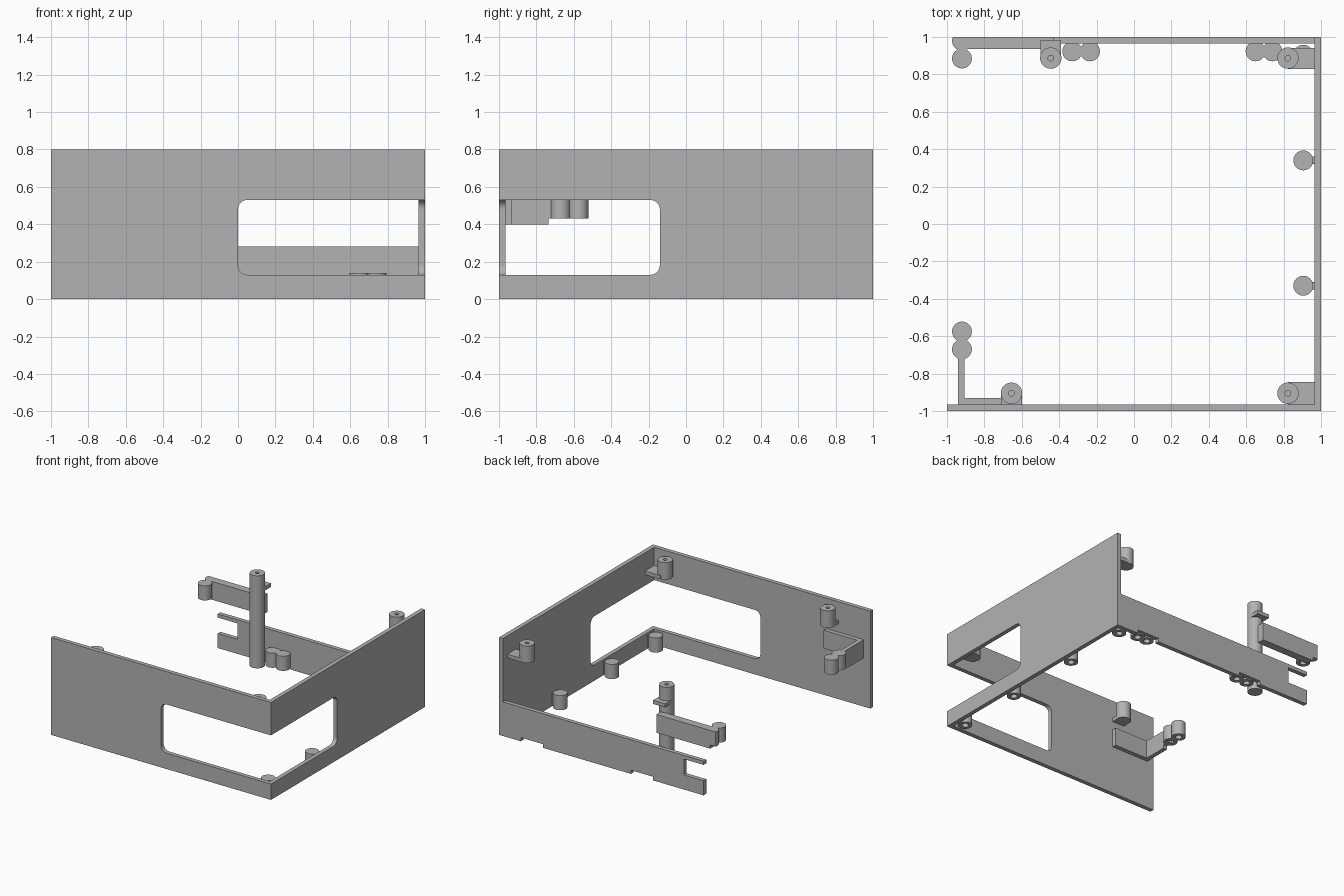
import bpy, bmesh, math
from mathutils import Vector

if "Cube" in bpy.data.objects:
    bpy.data.objects.remove(bpy.data.objects["Cube"], do_unlink=True)

grey = bpy.data.materials.new("plain_grey")
grey.use_nodes = True
grey.diffuse_color = (0.45, 0.45, 0.45, 1)
grey.node_tree.nodes["Principled BSDF"].inputs["Base Color"].default_value = grey.diffuse_color

T = 0.035            # wall thickness
INNER = 1 - T        # inner face of the walls


def finish(name, bm, smooth=False):
    bmesh.ops.recalc_face_normals(bm, faces=bm.faces[:])
    mesh = bpy.data.meshes.new(name)
    bm.to_mesh(mesh)
    bm.free()
    mesh.materials.append(grey)
    ob = bpy.data.objects.new(name, mesh)
    bpy.context.collection.objects.link(ob)
    if smooth:
        bpy.ops.object.select_all(action='DESELECT')
        ob.select_set(True)
        bpy.context.view_layer.objects.active = ob
        bpy.ops.object.shade_smooth_by_angle(angle=math.radians(35))
    return ob


def box(name, x, y, z):
    bm = bmesh.new()
    bmesh.ops.create_cube(bm, size=1)
    for v in bm.verts:
        v.co = [(lo + hi) / 2 + c * (hi - lo) for c, (lo, hi) in zip(v.co, (x, y, z))]
    return finish(name, bm)


def panel(name, outline, place, depth):
    """Extrude an upright outline; place maps (u, z) to a 3D point."""
    bm = bmesh.new()
    face = bm.faces.new([bm.verts.new(place(u, z)) for u, z in outline])
    out = bmesh.ops.extrude_face_region(bm, geom=[face])
    new = [g for g in out["geom"] if isinstance(g, bmesh.types.BMVert)]
    bmesh.ops.translate(bm, verts=new, vec=Vector(depth))
    return finish(name, bm)


def arc(u, z, r, start, end, steps=8):
    angles = [math.radians(start + (end - start) * i / steps) for i in range(steps + 1)]
    return [(u + r * math.cos(a), z + r * math.sin(a)) for a in angles]


def post(name, x, y, z0, z1, r=0.053, hole=0.025, hole_at_top=False, ymax=9, n=40):
    """Round post with a blind screw hole at one end."""
    depth = (z1 - z0) * 0.7 if z1 - z0 < 0.2 else 0.1
    if hole_at_top:
        rings = [(r, z0), (r, z1), (hole, z1), (hole, z1 - depth)]
    else:
        rings = [(r, z1), (r, z0), (hole, z0), (hole, z0 + depth)]
    bm = bmesh.new()
    loops = []
    for rad, z in rings:
        turn = [2 * math.pi * i / n for i in range(n)]
        loops.append([bm.verts.new((x + rad * math.cos(a),
                                    min(y + rad * math.sin(a), ymax), z)) for a in turn])
    for a, b in zip(loops, loops[1:]):
        for i in range(n):
            j = (i + 1) % n
            bm.faces.new((a[i], a[j], b[j], b[i]))
    bm.faces.new(loops[0])
    bm.faces.new(loops[-1])
    return finish(name, bm, True)


# Front and side walls sharing one rounded window that wraps the corner
LOW, HIGH, TOP, R = 0.13, 0.53, 0.8, 0.05


def window_edge(u):
    return arc(u + R, LOW + R, R, 270, 180) + arc(u + R, HIGH - R, R, 180, 90)


front = [(-1, 0), (1, 0), (1, LOW)] + window_edge(0) + [(1, HIGH), (1, TOP), (-1, TOP)]
panel("front_wall", front, lambda u, z: (u, -1, z), (0, T, 0))
# side outline runs from the back (u = -1) to the corner
side = [(-1, 0), (INNER, 0), (INNER, LOW)] + window_edge(0.14) + \
       [(INNER, HIGH), (INNER, TOP), (-1, TOP)]
panel("left_wall", side, lambda u, z: (1, -u, z), (-T, 0, 0))

# Low back wall with two foot notches and an open slot at its end
END, SLOT, BH, NOTCH = -0.86, -0.68, 0.28, 0.03
back = [(END, 0)]
for a, b in ((-0.4, -0.2), (0.6, 0.8)):
    back += [(a, 0), (a, NOTCH), (b, NOTCH), (b, 0)]
back += [(INNER, 0), (INNER, BH), (END, BH), (END, 0.25), (SLOT, 0.25),
         (SLOT, 0.12), (END, 0.12)]
panel("back_wall", back, lambda u, z: (u, INNER, z), (0, T, 0))

# Low screw posts along the side wall, with ribs to the wall
for i, y in enumerate((-0.9, -0.33, 0.34, 0.905)):
    post(f"side_post_{i}", 0.905, y, 0, 0.12)
    box(f"side_post_rib_{i}", (0.945, INNER), (y - 0.02, y + 0.02), (0.01, 0.11))

# Paired posts on the back wall
for i, x in enumerate((-0.33, -0.235, 0.65, 0.74)):
    post(f"back_post_{i}", x, 0.923, 0.02, 0.14)

# Upper screw bosses on small shelves
S0, S1, B1 = 0.62, 0.65, 0.76
BOSS = dict(r=0.057, hole=0.015, hole_at_top=True)
for name, y, shelf in (("front", -0.905, (-INNER, -0.845)), ("back", 0.887, (0.83, 0.942))):
    post(f"{name}_corner_boss", 0.823, y, S0, B1, **BOSS)
    box(f"{name}_corner_shelf", (0.823, INNER), shelf, (S0, S1))
post("front_boss", -0.655, -0.905, S0, B1, **BOSS)
box("front_boss_shelf", (-0.71, -0.6), (-INNER, -0.905), (S0, S1))

# Tall column at the back
post("tall_column", -0.445, 0.887, 0, B1, **BOSS)
box("column_shelf", (-0.5, -0.39), (0.887, 0.985), (S0, S1))

# Angled front bracket carrying a pair of posts
A0, A1, P0 = 0.40, 0.55, 0.43
box("front_bracket_base", (-0.94, -0.6), (-INNER, -0.93), (A0, A1))
box("front_bracket_arm", (-0.94, -0.905), (-0.93, -0.735), (A0, A1))
box("front_bracket_tip", (-0.94, -0.905), (-0.735, -0.68), (P0, A1))
for i, y in enumerate((-0.67, -0.575)):
    post(f"front_bracket_post_{i}", -0.92, y, P0, A1)

# Back bracket reaching out from the column
box("back_bracket_arm", (-0.92, -0.43), (0.935, 1), (A0, A1))
for i, y in enumerate((0.885, 0.98)):
    post(f"back_bracket_post_{i}", -0.92, y, P0, A1, ymax=1)
